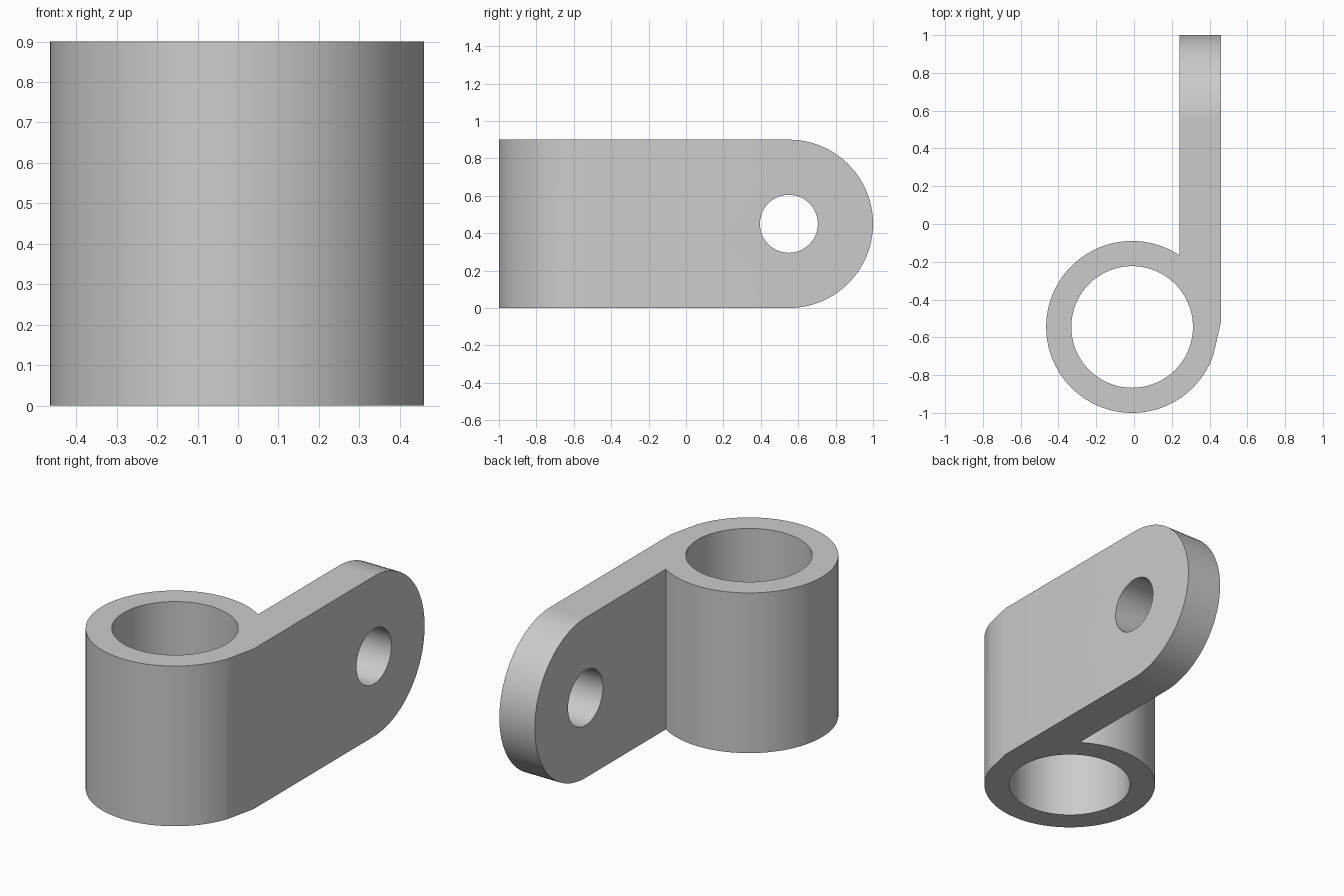
import bpy
import bmesh
from math import sin, cos, pi, radians, asin
from mathutils import Vector

default = bpy.data.objects.get("Cube")
if default:
    bpy.data.objects.remove(default)

HEIGHT = 0.9
RING = Vector((-0.01, -0.545))    # sleeve axis in plan
RING_R, BORE_R = 0.455, 0.322
LUG_IN, LUG_OUT = 0.24, 0.46      # lug faces in x
PIN = Vector((0.55, 0.45))        # pin hole in y, z
PIN_R = 0.155

grey = bpy.data.materials.new("light grey metal")
grey.use_nodes = True
colour = (0.6, 0.6, 0.6, 1)
grey.diffuse_color = colour
grey.node_tree.nodes["Principled BSDF"].inputs["Base Color"].default_value = colour


def arc(centre, radius, start, end, steps):
    angles = [start + (end - start) * i / steps for i in range(steps + 1)]
    return [(centre.x + radius * cos(a), centre.y + radius * sin(a)) for a in angles]


def prism(name, outline, place, low, high):
    """Extrude a 2D outline between two depths."""
    bm = bmesh.new()
    face = bm.faces.new([bm.verts.new(place(u, v, low)) for u, v in outline])
    new = bmesh.ops.extrude_face_region(bm, geom=[face])["geom"]
    shift = Vector(place(0, 0, high)) - Vector(place(0, 0, low))
    bmesh.ops.translate(bm, vec=shift,
                        verts=[g for g in new if isinstance(g, bmesh.types.BMVert)])
    bmesh.ops.recalc_face_normals(bm, faces=bm.faces)
    mesh = bpy.data.meshes.new(name)
    bm.to_mesh(mesh)
    bm.free()
    mesh.materials.append(grey)
    obj = bpy.data.objects.new(name, mesh)
    bpy.context.collection.objects.link(obj)
    return obj


def plan(u, v, d):
    return (u, v, d)


def side(u, v, d):
    return (d, u, v)


# Plan outline: sleeve wall running into the straight lug
seam = asin((LUG_IN - RING.x) / RING_R)
outline = arc(RING, RING_R, pi / 2 - seam, 2 * pi - radians(18.6), 96)
outline += [(LUG_OUT, -0.52), (LUG_OUT, 1.1), (LUG_IN, 1.1)]
bracket = prism("bracket", outline, plan, 0, HEIGHT)

# Side outline rounds the end of the lug
rounded = arc(PIN, HEIGHT / 2, -pi / 2, pi / 2, 48) + [(-1.2, HEIGHT), (-1.2, 0)]
tools = [
    ("INTERSECT", prism("rounded_end_cutter", rounded, side, -1, 1)),
    ("DIFFERENCE", prism("bore_cutter", arc(RING, BORE_R, 0, 2 * pi, 80)[:-1],
                         plan, -0.2, 1.1)),
    ("DIFFERENCE", prism("pin_hole_cutter", arc(PIN, PIN_R, 0, 2 * pi, 56)[:-1],
                         side, 0.1, 0.6)),
]

bpy.ops.object.select_all(action="DESELECT")
bracket.select_set(True)
bpy.context.view_layer.objects.active = bracket
for operation, tool in tools:
    cut = bracket.modifiers.new("cut", "BOOLEAN")
    cut.operation, cut.object, cut.solver = operation, tool, "EXACT"
    bpy.ops.object.modifier_apply(modifier=cut.name)
    bpy.data.objects.remove(tool)

# Smooth round walls with crisp rims
bpy.ops.object.shade_smooth_by_angle(angle=radians(30))
normals = bracket.modifiers.new("flat face normals", "WEIGHTED_NORMAL")
normals.keep_sharp = True
